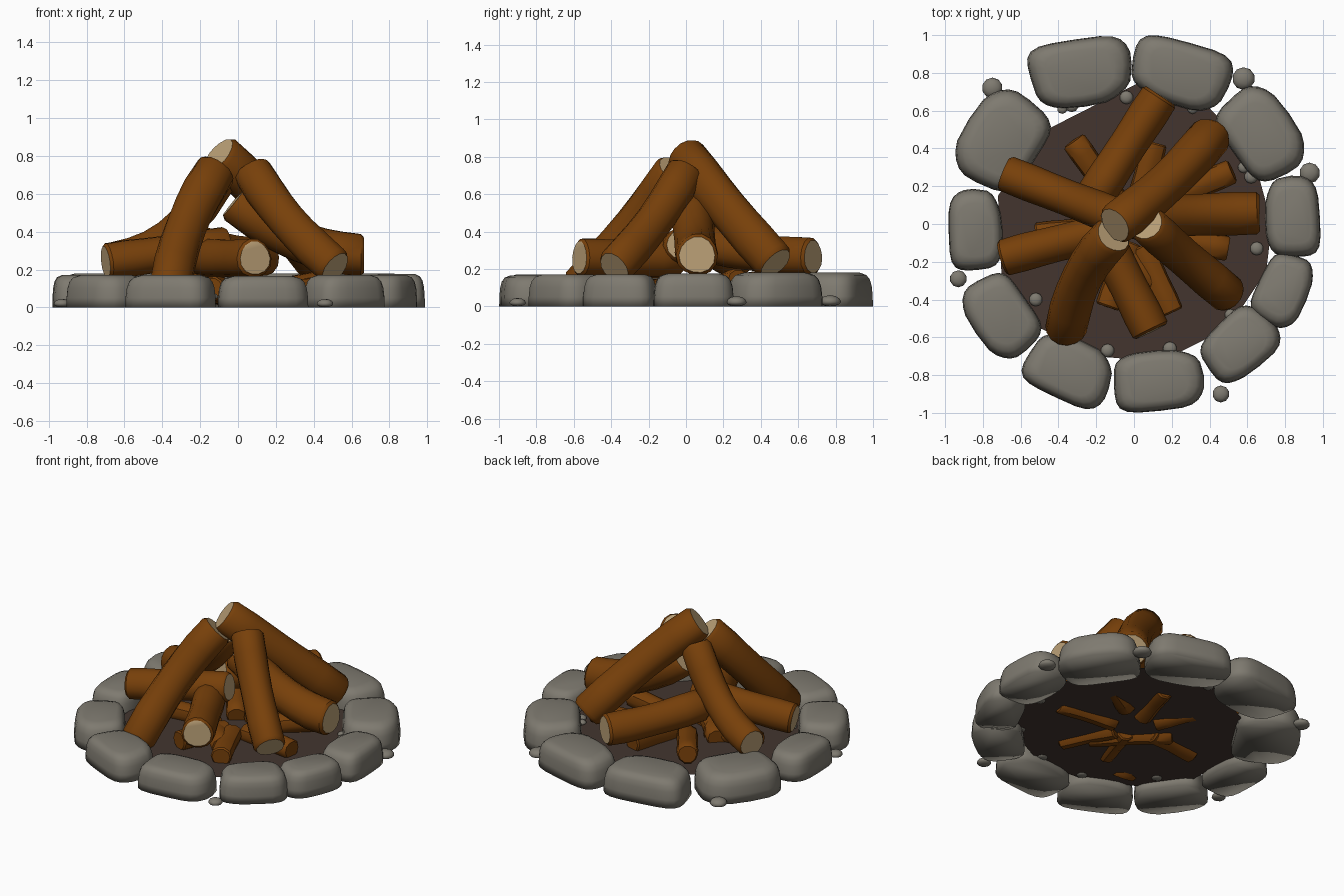
import bpy, bmesh, math
from mathutils import Vector

if "Cube" in bpy.data.objects:
    bpy.data.objects.remove(bpy.data.objects["Cube"])


def material(name, rgb):
    m = bpy.data.materials.new(name)
    m.diffuse_color = (*rgb, 1)
    m.use_nodes = True
    m.node_tree.nodes["Principled BSDF"].inputs["Base Color"].default_value = m.diffuse_color
    return m


BARK = material("bark brown", (0.185, 0.051, 0.003))
CUT = material("cut wood cream", (0.50, 0.355, 0.185))
STONE = material("stone grey", (0.21, 0.195, 0.162))
ASH = material("ash brown", (0.056, 0.036, 0.028))


def finish(name, bm, mats, angle=40):
    bmesh.ops.recalc_face_normals(bm, faces=bm.faces)
    me = bpy.data.meshes.new(name)
    bm.to_mesh(me)
    bm.free()
    for m in mats:
        me.materials.append(m)
    ob = bpy.data.objects.new(name, me)
    bpy.context.collection.objects.link(ob)
    bpy.ops.object.select_all(action='DESELECT')
    bpy.context.view_layer.objects.active = ob
    ob.select_set(True)
    bpy.ops.object.shade_smooth_by_angle(angle=math.radians(angle))
    return ob


def loft(bm, rings):
    """Skin closed rings of points, returning the two end caps."""
    vs = [[bm.verts.new(p) for p in r] for r in rings]
    n = len(vs[0])
    for a, b in zip(vs, vs[1:]):
        for i in range(n):
            j = (i + 1) % n
            bm.faces.new((a[i], a[j], b[j], b[i]))
    return bm.faces.new(vs[0][::-1]), bm.faces.new(vs[-1])


def log(name, a, mid, b, r, cut=True, sides=14):
    """Round log on a smooth curve through a, mid and b, with softened ends."""
    a, mid, b = Vector(a), Vector(mid), Vector(b)
    c = 2 * mid - (a + b) / 2
    rings = []
    for t, s in [(0, .86), (.025, 1), (.2, 1.03), (.35, 1), (.5, .98), (.65, .99),
                 (.8, 1.02), (.975, 1), (1, .86)]:
        p = a * (1 - t) ** 2 + c * (2 * t * (1 - t)) + b * t * t
        d = ((c - a) * (1 - t) + (b - c) * t).normalized()
        u = d.cross(Vector((0, 0, 1))).normalized()
        v = u.cross(d)
        ring = []
        for i in range(sides):
            q = 2 * math.pi * i / sides
            k = r * s * (1 + .03 * math.sin(3 * q + r * 90))
            ring.append(p + k * (u * math.cos(q) + v * math.sin(q)))
        rings.append(ring)
    bm = bmesh.new()
    for cap in loft(bm, rings):
        cap.material_index = 1 if cut else 0
    finish(name, bm, [BARK, CUT] if cut else [BARK])


def stone(name, x, y, length, width, h, turn=0):
    """Flat-bottomed rounded block, laid along the ring."""
    ang = math.atan2(y, x) + math.pi / 2 + math.radians(turn)
    ca, sa = math.cos(ang), math.sin(ang)
    n = 24
    rings = []
    for z, s in [(0, 1), (.3, .995), (.6, .97), (.8, .92), (.93, .83), (1, .66)]:
        ring = []
        for i in range(n):
            q = 2 * math.pi * i / n
            cx, sy = math.cos(q), math.sin(q)
            e = .55 if sy > 0 else .75          # inner side squarer than outer
            k = s * (1 + .025 * math.sin(3 * q + 9 * x) + .015 * math.sin(5 * q + 7 * y))
            px = math.copysign(abs(cx) ** .6, cx) * length / 2 * k
            py = math.copysign(abs(sy) ** e, sy) * width / 2 * k
            px *= 1 - .18 * py / width
            ring.append((x + px * ca - py * sa, y + px * sa + py * ca, h * z))
        rings.append(ring)
    bm = bmesh.new()
    loft(bm, rings)
    finish(name, bm, [STONE], 120)


# ring of stones: x, y, length along ring, width, height, extra turn
for i, s in enumerate([
        (-.285, .805, .54, .36, .18, -11), (.25, .80, .53, .34, .18), (.67, .475, .50, .36, .18),
        (.84, .035, .43, .29, .175), (.785, -.35, .39, .27, .17), (.56, -.635, .42, .31, .17),
        (.125, -.83, .48, .32, .165, -3), (-.345, -.775, .46, .33, .17), (-.70, -.485, .45, .32, .17),
        (-.84, -.035, .43, .285, .17), (-.695, .44, .52, .41, .18)]):
    stone(f"ring_stone_{i + 1}", *s)

# ash bed: one irregular sheet
bm = bmesh.new()
bm.faces.new([bm.verts.new((x, y, .05)) for x, y in [
    (.73, 0), (.62, .4), (.35, .66), (.03, .75), (-.5, .48), (-.72, .15), (-.7, -.3),
    (-.5, -.55), (-.2, -.7), (.14, -.73), (.5, -.55), (.7, -.25)]])
finish("ash_bed", bm, [ASH])

# leaning logs of the tepee: top, middle, foot, radius
for i, l in enumerate([
        ((-.10, -.005, .81), (.175, .215, .535), (.42, .48, .23), .112),
        ((.07, .0, .73), (.26, -.17, .46), (.515, -.385, .21), .102),
        ((-.11, -.06, .73), (-.275, -.28, .43), (-.365, -.575, .09), .11),
        ((-.10, .04, .68), (-.36, .14, .37), (-.69, .27, .24), .097)]):
    log(f"leaning_log_{i + 1}", *l)

# lower logs pointing inwards: outer end, middle, inner end, radius
for i, l in enumerate([
        ((-.70, -.18, .24), (-.4, -.10, .28), (-.05, -.02, .33), .097),
        ((.14, .68, .265), (-.03, .42, .28), (-.22, .13, .33), .102),
        ((.665, .06, .275), (.33, .05, .345), (-.02, .03, .56), .112),
        ((.09, -.57, .26), (-.03, -.33, .255), (-.18, -.04, .26), .102)]):
    log(f"lower_log_{i + 1}", *l)

# small kindling half sunk in the ash: outer end, inner end
for i, (x0, y0, z0, x1, y1) in enumerate([
        (.52, .28, .14, .15, .12), (-.32, .44, .13, -.08, .10), (.50, -.13, .09, .10, -.06),
        (.20, -.47, .09, .04, -.12), (-.14, -.44, .10, -.02, -.10), (.11, .43, .09, .02, .10),
        (.10, -.32, .08, -.27, .05), (-.52, -.06, .08, -.15, -.02)]):
    a, b = Vector((x0, y0, z0)), Vector((x1, y1, .075))
    log(f"kindling_{i + 1}", a, (a + b) / 2 + Vector((0, 0, .005)), b, .066, False, 10)

# pebbles: x, y, radius (outer ones rest on the ground, inner ones on the ash)
for i, (x, y, r) in enumerate([
        (-.75, .72, .055), (.58, .77, .06), (.93, .27, .055), (.46, -.90, .045),
        (-.93, -.29, .045), (-.33, .63, .038), (-.38, .61, .027), (-.04, .67, .036),
        (.31, .61, .027), (.58, .30, .03), (.62, .25, .036), (.65, -.13, .036),
        (.51, -.48, .03), (.19, -.66, .037), (-.14, -.67, .036), (-.52, -.40, .036),
        (-.53, .44, .036)]):
    bm = bmesh.new()
    bmesh.ops.create_icosphere(bm, subdivisions=2, radius=r)
    z = r * .4 if math.hypot(x, y) > .9 else .055
    for v in bm.verts:
        v.co = (x + v.co.x, y + v.co.y, z + v.co.z * (.6 if v.co.z > 0 else .4))
    finish(f"pebble_{i + 1}", bm, [STONE])
